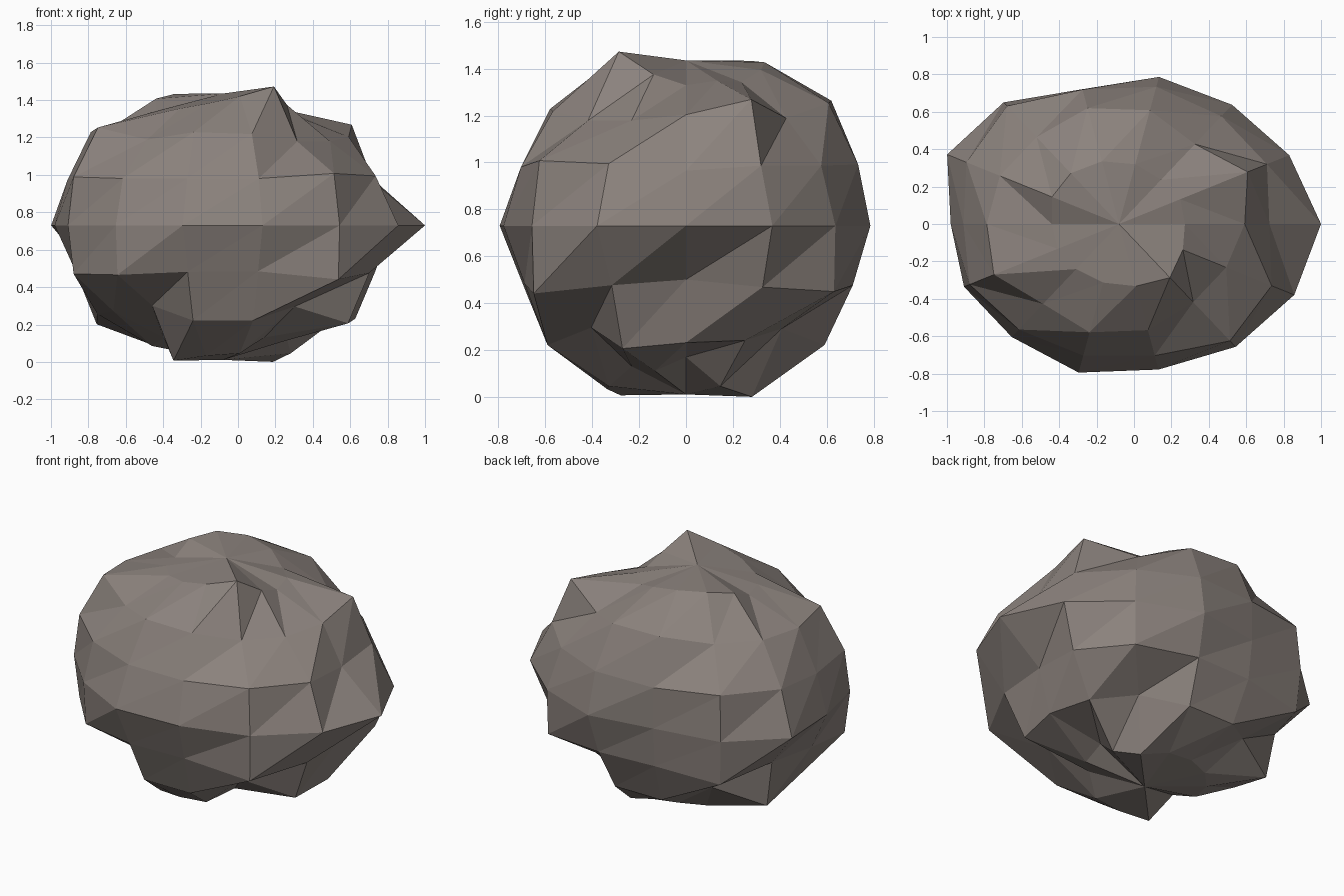
import bpy, bmesh, math

if "Cube" in bpy.data.objects:
    bpy.data.objects.remove(bpy.data.objects["Cube"])

# Boulder: a 14 x 8 faceted ball, each point pushed in or out along its radius
SEG = 14
CENTRE = (-0.08, 0.0, 0.73)
SCALE = (1.0, 0.84, 0.705)
PUSH = [  # percent radius per ring, bottom to top, counter-clockwise from +x
    "86 105 112 103 100 100 100 99 92 111 107 105 92 95",
    "100 98 88 102 102 88 106 95 92 86 102 102 87 105",
    "85 97 104 94 92 104 87 86 96 98 92 91 107 94",
    "108 101 97 96 88 99 102 90 92 92 97 95 100 104",
    "87 95 95 97 95 104 98 90 96 93 93 93 103 98",
    "95 108 92 105 107 100 100 100 105 92 100 98 90 90",
    "92 95 94 102 107 108 104 94 95 96 100 106 114 99",
]


def point(bm, lat, lon, r):
    d = (math.cos(lat) * math.cos(lon), math.cos(lat) * math.sin(lon), math.sin(lat))
    return bm.verts.new([c + r * s * k for c, s, k in zip(CENTRE, SCALE, d)])


bm = bmesh.new()
rings = []
for k, row in enumerate(PUSH):
    lat = math.radians(22.5 * (k - 3))
    rings.append([point(bm, lat, 2 * math.pi * j / SEG, int(p) / 100)
                  for j, p in enumerate(row.split())])
bottom = point(bm, -math.pi / 2, 0, 1.02)
top = point(bm, math.pi / 2, 0, 1.0)

# Triangular facets: two per cell, and a fan at each pole
for j in range(SEG):
    n = (j + 1) % SEG
    bm.faces.new((bottom, rings[0][n], rings[0][j]))
    bm.faces.new((top, rings[-1][j], rings[-1][n]))
    for lo, hi in zip(rings, rings[1:]):
        bm.faces.new((lo[j], lo[n], hi[n]))
        bm.faces.new((lo[j], hi[n], hi[j]))

mesh = bpy.data.meshes.new("boulder")
bm.to_mesh(mesh)
bm.free()

# Stone colour
stone = bpy.data.materials.new("warm grey stone")
stone.diffuse_color = (0.26, 0.225, 0.205, 1)
stone.use_nodes = True
stone.node_tree.nodes["Principled BSDF"].inputs["Base Color"].default_value = stone.diffuse_color
mesh.materials.append(stone)
bpy.context.collection.objects.link(bpy.data.objects.new("boulder", mesh))
